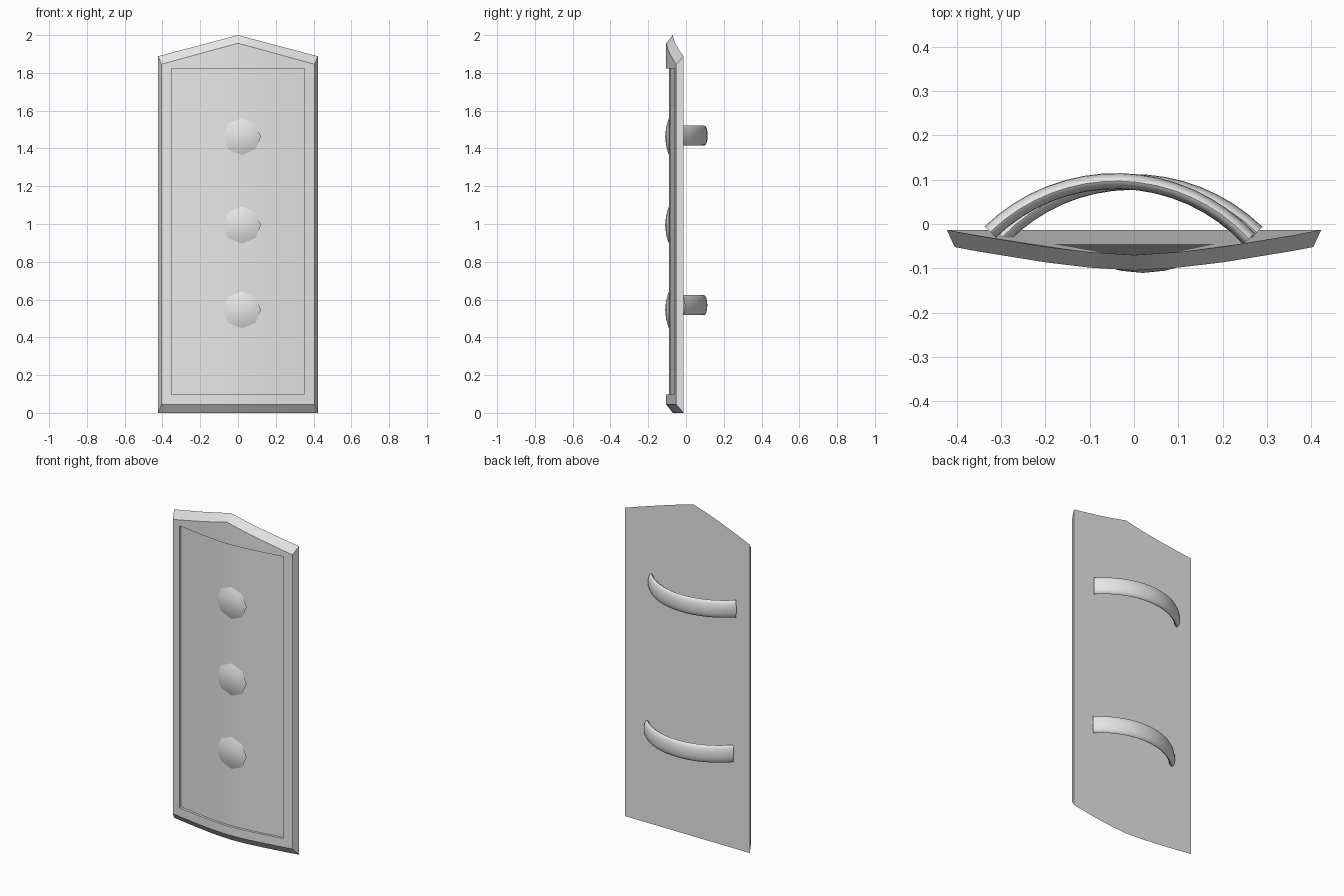
import bpy, bmesh
from math import cos, sin, pi, radians

if "Cube" in bpy.data.objects:
    bpy.data.objects.remove(bpy.data.objects["Cube"], do_unlink=True)

grey = bpy.data.materials.new("light_grey")
grey.use_nodes = True
grey.diffuse_color = (0.8, 0.8, 0.8, 1)
grey.node_tree.nodes["Principled BSDF"].inputs["Base Color"].default_value = (0.8, 0.8, 0.8, 1)


def finish(name, bm, angle):
    """Turn a bmesh into a shaded, coloured object."""
    bmesh.ops.recalc_face_normals(bm, faces=bm.faces[:])
    mesh = bpy.data.meshes.new(name)
    bm.to_mesh(mesh)
    bm.free()
    mesh.materials.append(grey)
    ob = bpy.data.objects.new(name, mesh)
    bpy.context.collection.objects.link(ob)
    bpy.ops.object.select_all(action="DESELECT")
    ob.select_set(True)
    bpy.context.view_layer.objects.active = ob
    bpy.ops.object.shade_smooth_by_angle(angle=radians(angle))
    return ob


# Shield board: a bowed front with a peaked top, bevelled edge and sunk panel
W_BACK, W_FRONT, W_PANEL, SINK = 0.423, 0.405, 0.352, 0.015
PANEL_LOW, PANEL_TOP = 0.098, 1.824
inner = [-W_PANEL, -0.2, -0.1, 0, 0.1, 0.2, W_PANEL]


def back_y(x):
    return -0.07 + 0.057 * abs(x / W_BACK) ** 1.5


def front_y(x):
    return -0.105 + 0.053 * abs(x / W_FRONT) ** 1.5


bm = bmesh.new()


def row(xs, y_of, z_of):
    return [bm.verts.new((x, y_of(x), z_of(x))) for x in xs]


def bridge(a, b):
    for i in range(len(a) - 1):
        bm.faces.new((a[i], a[i + 1], b[i + 1], b[i]))


back_xs = [-W_BACK] + inner + [W_BACK]
front_xs = [-W_FRONT] + inner + [W_FRONT]
back_low = row(back_xs, back_y, lambda x: 0)
back_top = row(back_xs, back_y, lambda x: 2 - 0.112 * abs(x) / W_BACK)
rows = [row(front_xs, front_y, z) for z in (
    lambda x: 0.045, lambda x: PANEL_LOW, lambda x: PANEL_TOP,
    lambda x: 1.957 - 0.111 * abs(x) / W_FRONT)]
low, panel_low, panel_top, top = rows

# Back: a tall triangle leaning in to the peak, a fan on each side, the underside
peak = len(back_top) // 2
bm.faces.new((back_low[0], back_low[-1], back_top[peak]))
bm.faces.new(back_low)
for i in range(len(back_top) - 1):
    corner = back_low[0] if i < peak else back_low[-1]
    bm.faces.new((corner, back_top[i + 1], back_top[i]))
back_count = len(bm.faces)

# Bevelled edge
bridge(back_low, low)
bridge(top, back_top)
for s in (0, -1):
    bm.faces.new([back_low[s]] + [r[s] for r in rows] + [back_top[s]])

# Raised rim
bridge(low, panel_low)
bridge(panel_top, top)
for s in (slice(0, 2), slice(-2, None)):
    bridge(panel_low[s], panel_top[s])

# Sunk panel and its walls
sunk_low, sunk_top = [row(inner, lambda x: front_y(x) + SINK, lambda x, z=z: z)
                      for z in (PANEL_LOW, PANEL_TOP)]
bridge(sunk_low, sunk_top)
bridge(panel_low[1:-1], sunk_low)
bridge(panel_top[1:-1], sunk_top)
for p, s in ((1, 0), (-2, -1)):
    bm.faces.new((panel_low[p], panel_top[p], sunk_top[s], sunk_low[s]))

board = finish("shield_board", bm, 30)

# Shade the whole back as one flat surface
mesh = board.data
normals = [n.vector.copy() for n in mesh.corner_normals]
for face in mesh.polygons[:back_count]:
    for i in face.loop_indices:
        normals[i] = (0, 1, 0)
mesh.normals_split_custom_set(normals)

# Three shallow eight-sided domed studs on the front
for name, z in (("top_stud", 1.463), ("middle_stud", 0.994), ("bottom_stud", 0.545)):
    bm = bmesh.new()
    bmesh.ops.create_uvsphere(bm, u_segments=8, v_segments=6, radius=1)
    for v in bm.verts:
        x, y, h = v.co
        v.co = (0.02 + 0.101 * x, -0.0905 + 0.02 * h * abs(h), z + 0.098 * y)
    finish(name, bm, 60)


# Two arched grips on the back, oval in section
def grip(name, cx, cy, radius, start, end, z, steps=16, sides=16):
    bm = bmesh.new()
    rings = []
    for i in range(steps + 1):
        a = radians(start + (end - start) * i / steps)
        ring = []
        for j in range(sides):
            t = 2 * pi * j / sides
            r = radius + 0.018 * cos(t)
            ring.append(bm.verts.new((cx + r * cos(a), cy + r * sin(a), z + 0.053 * sin(t))))
        rings.append(ring)
    for a, b in zip(rings, rings[1:]):
        for quad in zip(a, a[1:] + a[:1], b[1:] + b[:1], b):
            bm.faces.new(quad)
    bm.faces.new(rings[0])
    bm.faces.new(rings[-1])
    finish(name, bm, 50)


grip("upper_grip", -0.04, -0.313, 0.41, 43, 134, 1.468)
grip("lower_grip", -0.005, -0.312, 0.407, 46, 136, 0.57)
